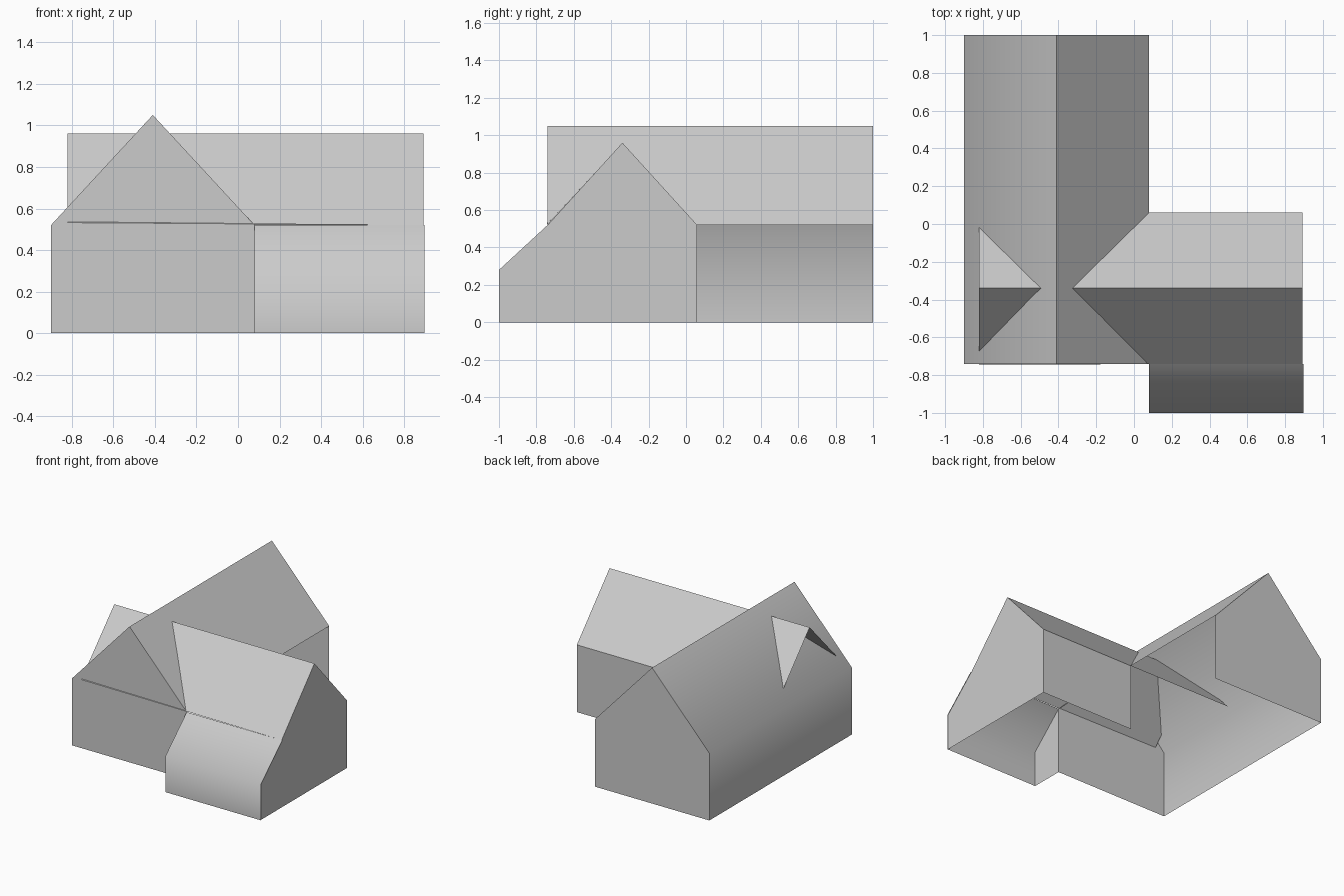
import bpy
import bmesh
from mathutils import Vector

cube = bpy.data.objects.get("Cube")
if cube:
    bpy.data.objects.remove(cube, do_unlink=True)

# One plain plaster colour
plaster = bpy.data.materials.new("grey_plaster")
plaster.use_nodes = True
colour = (0.6, 0.6, 0.6, 1)
plaster.diffuse_color = colour
plaster.node_tree.nodes["Principled BSDF"].inputs["Base Color"].default_value = colour

# Main dimensions
WEST, EAST, RIDGE_X = -0.9, 0.08, -0.41
FRONT, BACK, RIDGE_Y = -0.74, 1.0, -0.34
EAVE, MAIN_TOP, CROSS_TOP = 0.52, 1.05, 0.96
END, DORMER = 0.892, -0.82
NORTH, PORCH, PORCH_EAVE = 0.06, -1.0, 0.28


def add_shell(name, polygons, outward, smooth=False):
    """Thin surface made of polygons, its faces turned to the outward direction."""
    bm = bmesh.new()
    for poly in polygons:
        face = bm.faces.new([bm.verts.new(p) for p in poly])
        face.normal_update()
        if face.normal.dot(Vector(outward)) < 0:
            face.normal_flip()
        face.smooth = smooth
    bmesh.ops.remove_doubles(bm, verts=bm.verts[:], dist=0.0005)
    mesh = bpy.data.meshes.new(name)
    bm.to_mesh(mesh)
    bm.free()
    mesh.materials.append(plaster)
    obj = bpy.data.objects.new(name, mesh)
    bpy.context.collection.objects.link(obj)
    return obj


def along_y(profile, y0, y1):
    """Strips swept along y from an (x, z) profile."""
    return [[(a[0], y0, a[1]), (b[0], y0, b[1]), (b[0], y1, b[1]), (a[0], y1, a[1])]
            for a, b in zip(profile, profile[1:])]


def along_x(profile, x0, x1):
    """Strips swept along x from a (y, z) profile."""
    return [[(x0, a[0], a[1]), (x0, b[0], b[1]), (x1, b[0], b[1]), (x1, a[0], a[1])]
            for a, b in zip(profile, profile[1:])]


# Main wing: softly shaded west side, flat east roof, two gable walls, open east side
west_side = [(WEST, 0), (WEST, EAVE), (RIDGE_X, MAIN_TOP)]
east_roof = [(RIDGE_X, MAIN_TOP), (EAST, EAVE)]
add_shell("main_west_wall_and_roof", along_y(west_side, FRONT, BACK), (-1, 0, 0.5), True)
add_shell("main_east_roof", along_y(east_roof, FRONT, BACK), (1, 0, 1))
gable = west_side + [(EAST, EAVE), (EAST, 0)]
for name, y, facing in (("main_front_gable", FRONT, -1), ("main_back_gable", BACK, 1)):
    add_shell(name, [[(x, y, z) for x, z in gable]], (0, facing, 0))

# Cross wing roof: runs through the main roof and pokes out as an open dormer
add_shell("cross_back_roof",
          along_x([(RIDGE_Y, CROSS_TOP), (NORTH, EAVE)], DORMER, END), (0, 1, 1))
front_roof = [(DORMER, RIDGE_Y, CROSS_TOP), (END, RIDGE_Y, CROSS_TOP),
              (END, FRONT, EAVE), (DORMER, FRONT - 0.004, EAVE + 0.012)]
add_shell("cross_front_roof", [front_roof], (0, -1, 1))

# Cross wing walls
add_shell("cross_back_wall", along_x([(NORTH, EAVE), (NORTH, 0)], EAST, END), (0, 1, 0))
end_wall = [(PORCH, 0), (PORCH, PORCH_EAVE), (FRONT, EAVE),
            (RIDGE_Y, CROSS_TOP), (NORTH, EAVE), (NORTH, 0)]
add_shell("cross_end_gable", [[(END, y, z) for y, z in end_wall]], (1, 0, 0))

# Low front lean-to, softly shaded, with its side wall
lean_to = [(FRONT, EAVE), (PORCH, PORCH_EAVE), (PORCH, 0)]
add_shell("lean_to_front", along_x(lean_to, EAST, END + 0.005), (0, -1, 0.5), True)
add_shell("lean_to_side_wall", [[(EAST, y, z) for y, z in lean_to + [(FRONT, 0)]]], (-1, 0, 0))
